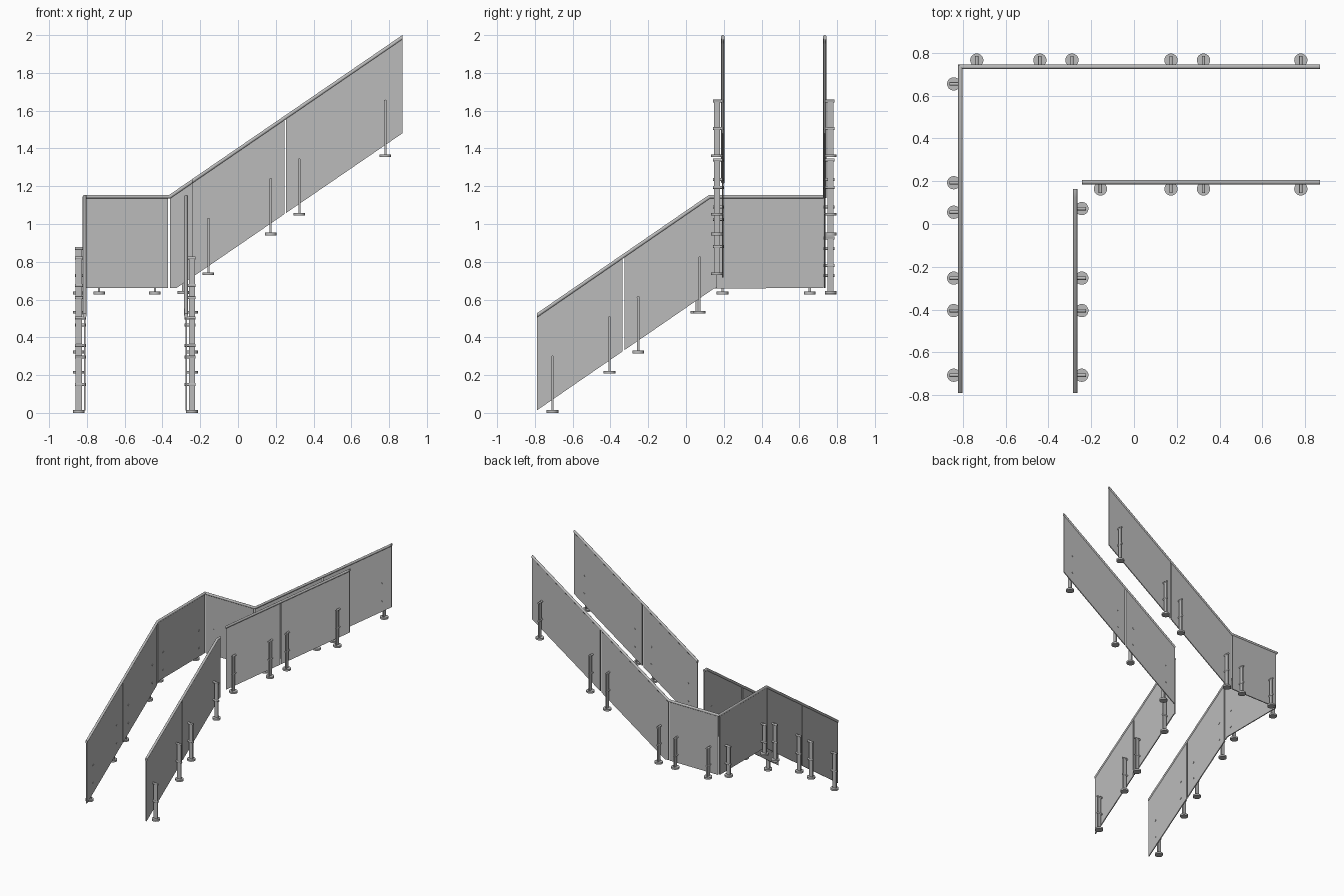
import bpy, bmesh, math
from mathutils import Vector

if "Cube" in bpy.data.objects:
    bpy.data.objects.remove(bpy.data.objects["Cube"])

grey = bpy.data.materials.new("satin_grey")
grey.diffuse_color = (0.5, 0.5, 0.5, 1)
grey.use_nodes = True
grey.node_tree.nodes["Principled BSDF"].inputs["Base Color"].default_value = grey.diffuse_color

GLASS = 0.008      # glass thickness
RAIL_R = 0.010     # top rail radius
X, Y, Z = Vector((1, 0, 0)), Vector((0, 1, 0)), Vector((0, 0, 1))


def finish(bm, name, smooth=False):
    bmesh.ops.recalc_face_normals(bm, faces=bm.faces[:])
    me = bpy.data.meshes.new(name)
    bm.to_mesh(me)
    bm.free()
    me.materials.append(grey)
    ob = bpy.data.objects.new(name, me)
    bpy.context.collection.objects.link(ob)
    if smooth:
        bpy.ops.object.select_all(action='DESELECT')
        ob.select_set(True)
        bpy.context.view_layer.objects.active = ob
        bpy.ops.object.shade_smooth_by_angle(angle=math.radians(35))
    return ob


def panel(name, axis, plane, outline):
    """Glass sheet: outline of (distance, z) standing on a plane of x or y."""
    def pos(s, z, off):
        return (s, plane + off, z) if axis == 'x' else (plane + off, s, z)
    bm = bmesh.new()
    front = [bm.verts.new(pos(s, z, -GLASS / 2)) for s, z in outline]
    back = [bm.verts.new(pos(s, z, GLASS / 2)) for s, z in outline]
    bm.faces.new(front)
    bm.faces.new(back[::-1])
    n = len(outline)
    for i in range(n):
        j = (i + 1) % n
        bm.faces.new((front[i], front[j], back[j], back[i]))
    finish(bm, name)


def rail(name, pts, sides=14):
    """Round top rail, mitred at bends and cut upright at the ends."""
    pts = [Vector(p) for p in pts]
    dirs = [(b - a).normalized() for a, b in zip(pts, pts[1:])]
    flat = lambda d: Vector((d.x, d.y, 0)).normalized()
    planes = [flat(dirs[0])]
    planes += [(a + b).normalized() for a, b in zip(dirs, dirs[1:])]
    planes.append(flat(dirs[-1]))
    side = dirs[0].cross(Z).normalized()
    up = side.cross(dirs[0])
    ring = [pts[0] + RAIL_R * (side * math.cos(t) + up * math.sin(t))
            for t in (2 * math.pi * i / sides for i in range(sides))]
    bm = bmesh.new()
    rows = []
    for i, (p, n) in enumerate(zip(pts, planes)):
        d = dirs[max(i - 1, 0)]
        ring = [v + d * ((p - v).dot(n) / d.dot(n)) for v in ring]
        rows.append([bm.verts.new(v) for v in ring])
    for a, b in zip(rows, rows[1:]):
        for i in range(sides):
            j = (i + 1) % sides
            bm.faces.new((a[i], a[j], b[j], b[i]))
    bm.faces.new(rows[0])
    bm.faces.new(rows[-1][::-1])
    finish(bm, name, True)


def rod(bm, a, b, r, sides):
    d = b - a
    res = bmesh.ops.create_cone(bm, cap_ends=True, segments=sides, radius1=r,
                                radius2=r, depth=d.length)
    q = Z.rotation_difference(d.normalized())
    for v in res['verts']:
        v.co = q @ v.co + (a + b) / 2


def post(name, foot, out, clamps=(0.150, 0.295)):
    """Flat bar on a round foot, with two pins through the glass."""
    foot = Vector(foot)
    c = foot + out * 0.031
    bm = bmesh.new()
    rod(bm, c, c + Z * 0.014, 0.031, 24)
    h = clamps[1] + 0.006
    along = Z.cross(out)
    for v in bmesh.ops.create_cube(bm, size=1)['verts']:
        x, y, z = v.co
        v.co = c + out * x * 0.032 + along * y * 0.011 + Z * (z + 0.5) * h
    for k in clamps:
        m = foot + Z * k
        rod(bm, m - out * 0.007, m + out * 0.051, 0.008, 12)
    finish(bm, name, True)


OUT_X, OUT_Y, IN_X, IN_Y = -0.812, 0.735, -0.275, 0.195
G = 0.005          # half of the gap between panes


def low_bot(y): return min(0.66, 0.013 + 0.688 * (y + 0.79))
def low_top(y): return min(1.145, 0.515 + 0.688 * (y + 0.79))
def up_bot(x): return max(0.66, 1.48 - 0.685 * (0.87 - x))
def up_top(x): return max(1.145, 1.988 - 0.685 * (0.87 - x))


def pane(name, axis, plane, s0, s1, bot, top, bends=()):
    inner = [b for b in bends if s0 < b < s1]
    ss = [s0] + sorted(inner) + [s1]
    panel(name, axis, plane, [(s, bot(s)) for s in ss] +
          [(s, top(s)) for s in reversed(ss)])


low_bends, up_bends = (0.126, 0.150), (-0.36, -0.327)
# lower flight panes, both sides
for tag, px, end in (("outer", OUT_X, 0.12 - G), ("inner", IN_X, 0.163)):
    pane(f"{tag}_lower_pane_1", 'y', px, -0.79, -0.33 - G, low_bot, low_top)
    pane(f"{tag}_lower_pane_2", 'y', px, -0.33 + G, end, low_bot, low_top, low_bends)
# landing panes
pane("landing_side_pane", 'y', OUT_X, 0.12 + G, 0.728, low_bot, low_top, low_bends)
pane("landing_back_pane", 'x', OUT_Y, -0.805, -0.365 - G, up_bot, up_top)
# upper flight panes, both sides
for tag, py, start in (("outer", OUT_Y, -0.365 + G), ("inner", IN_Y, -0.243)):
    pane(f"{tag}_upper_pane_1", 'x', py, start, 0.25 - G, up_bot, up_top, up_bends)
    pane(f"{tag}_upper_pane_2", 'x', py, 0.25 + G, 0.87, up_bot, up_top)

# top rails
rail("outer_rail", [(OUT_X, -0.79, 0.515), (OUT_X, 0.126, 1.145), (OUT_X, OUT_Y, 1.145),
                    (-0.36, OUT_Y, 1.145), (0.87, OUT_Y, 1.988)])
rail("inner_lower_rail", [(IN_X, -0.79, 0.515), (IN_X, 0.126, 1.145), (IN_X, 0.163, 1.145)])
rail("inner_upper_rail", [(-0.243, IN_Y, up_top(-0.243)), (0.87, IN_Y, 1.988)])

# lower flight posts
for tag, px, out, last in (("outer", OUT_X, -X, 0.055), ("inner", IN_X, X, 0.072)):
    for i, y in enumerate((-0.707, -0.405, -0.253, last)):
        z = (0.0, 0.208, 0.315, 0.525)[i]
        post(f"{tag}_lower_post_{i + 1}", (px, y, z), out)
# landing posts
flat = (0.100, 0.243)
for i, y in enumerate((0.193, 0.655)):
    post(f"landing_side_post_{i + 1}", (OUT_X, y, 0.628), -X, flat)
for i, x in enumerate((-0.735, -0.44)):
    post(f"landing_back_post_{i + 1}", (x, OUT_Y, 0.628), Y, flat)
# upper flight posts
for tag, py, out, x0, z0 in (("outer", OUT_Y, Y, -0.29, 0.630), ("inner", IN_Y, -Y, -0.157, 0.730)):
    for i, (x, z) in enumerate(((x0, z0), (0.173, 0.940), (0.325, 1.044), (0.78, 1.355))):
        post(f"{tag}_upper_post_{i + 1}", (x, py, z), out)
